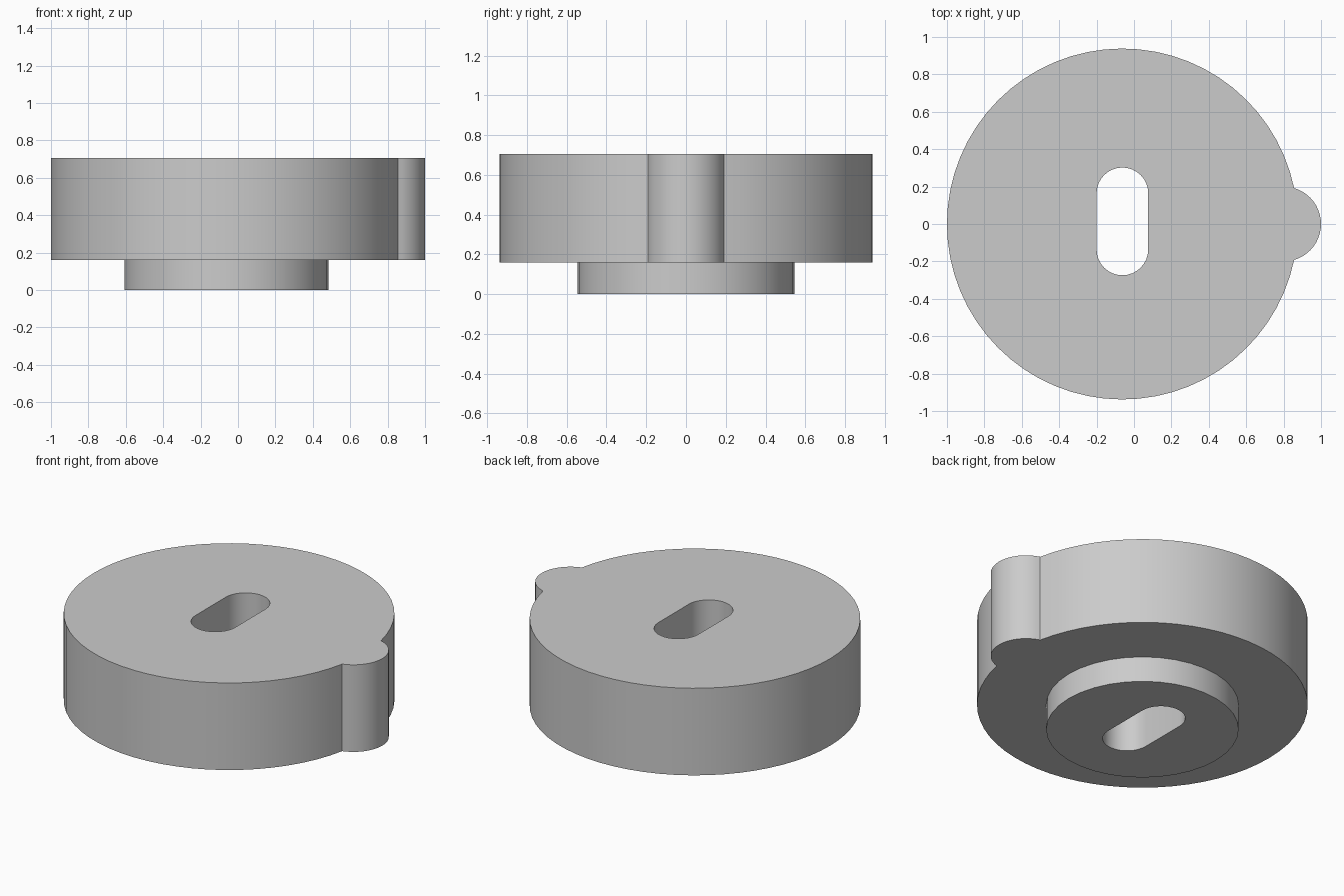
import bpy
import bmesh
from math import cos, sin, pi, acos, atan2, radians

cube = bpy.data.objects.get("Cube")
if cube:
    bpy.data.objects.remove(cube, do_unlink=True)

CX = -0.062                     # shared axis of the disc, boss and slot
DISC_R, BOSS_R = 0.938, 0.546
LOBE_X, LOBE_R = 0.80, 0.20     # small locating lobe on the rim
BASE_Z, STEP_Z, TOP_Z = 0.0, 0.16, 0.705

grey = bpy.data.materials.new("plain grey")
grey.use_nodes = True
colour = (0.6, 0.6, 0.6, 1)
grey.diffuse_color = colour
grey.node_tree.nodes["Principled BSDF"].inputs["Base Color"].default_value = colour


def arc(cx, cy, r, start, end, steps):
    return [(cx + r * cos(start + (end - start) * i / steps),
             cy + r * sin(start + (end - start) * i / steps)) for i in range(steps + 1)]


def plate(name, loops, z0, z1):
    """Fill closed outlines (first outer, then holes) and extrude upwards."""
    bm = bmesh.new()
    edges = []
    for loop in loops:
        verts = [bm.verts.new((x, y, z0)) for x, y in loop]
        edges += [bm.edges.new((verts[i - 1], v)) for i, v in enumerate(verts)]
    bmesh.ops.triangle_fill(bm, edges=edges, use_beauty=True, normal=(0, 0, 1))
    extruded = bmesh.ops.extrude_face_region(bm, geom=bm.faces[:], use_keep_orig=True)
    top = [g for g in extruded["geom"] if isinstance(g, bmesh.types.BMVert)]
    bmesh.ops.translate(bm, verts=top, vec=(0, 0, z1 - z0))
    bmesh.ops.recalc_face_normals(bm, faces=bm.faces[:])
    mesh = bpy.data.meshes.new(name)
    bm.to_mesh(mesh)
    bm.free()
    mesh.materials.append(grey)
    obj = bpy.data.objects.new(name, mesh)
    bpy.context.collection.objects.link(obj)
    bpy.ops.object.select_all(action="DESELECT")
    obj.select_set(True)
    bpy.context.view_layer.objects.active = obj
    bpy.ops.object.shade_smooth_by_angle(angle=radians(25))
    return obj


# Slot outline: two half circles joined by straight sides
SLOT_R, SLOT_Y, SLOT_HALF = 0.138, 0.014, 0.15
slot = (arc(CX, SLOT_Y + SLOT_HALF, SLOT_R, 0, pi, 16)
        + arc(CX, SLOT_Y - SLOT_HALF, SLOT_R, pi, 2 * pi, 16))

# Disc outline with the lobe, meeting where the two circles cross
gap = LOBE_X - CX
disc_a = acos((DISC_R ** 2 + gap ** 2 - LOBE_R ** 2) / (2 * DISC_R * gap))
lobe_a = atan2(DISC_R * sin(disc_a), DISC_R * cos(disc_a) - gap)
rim = arc(CX, 0, DISC_R, disc_a, 2 * pi - disc_a, 60)
lobe = arc(LOBE_X, 0, LOBE_R, -lobe_a, lobe_a, 20)[1:-1]

# Lobed disc
plate("lobed_disc", [rim + lobe, slot], STEP_Z, TOP_Z)

# Lower boss
boss = arc(CX, 0, BOSS_R, 0, 2 * pi, 36)[:-1]
plate("lower_boss", [boss, slot], BASE_Z, STEP_Z)
